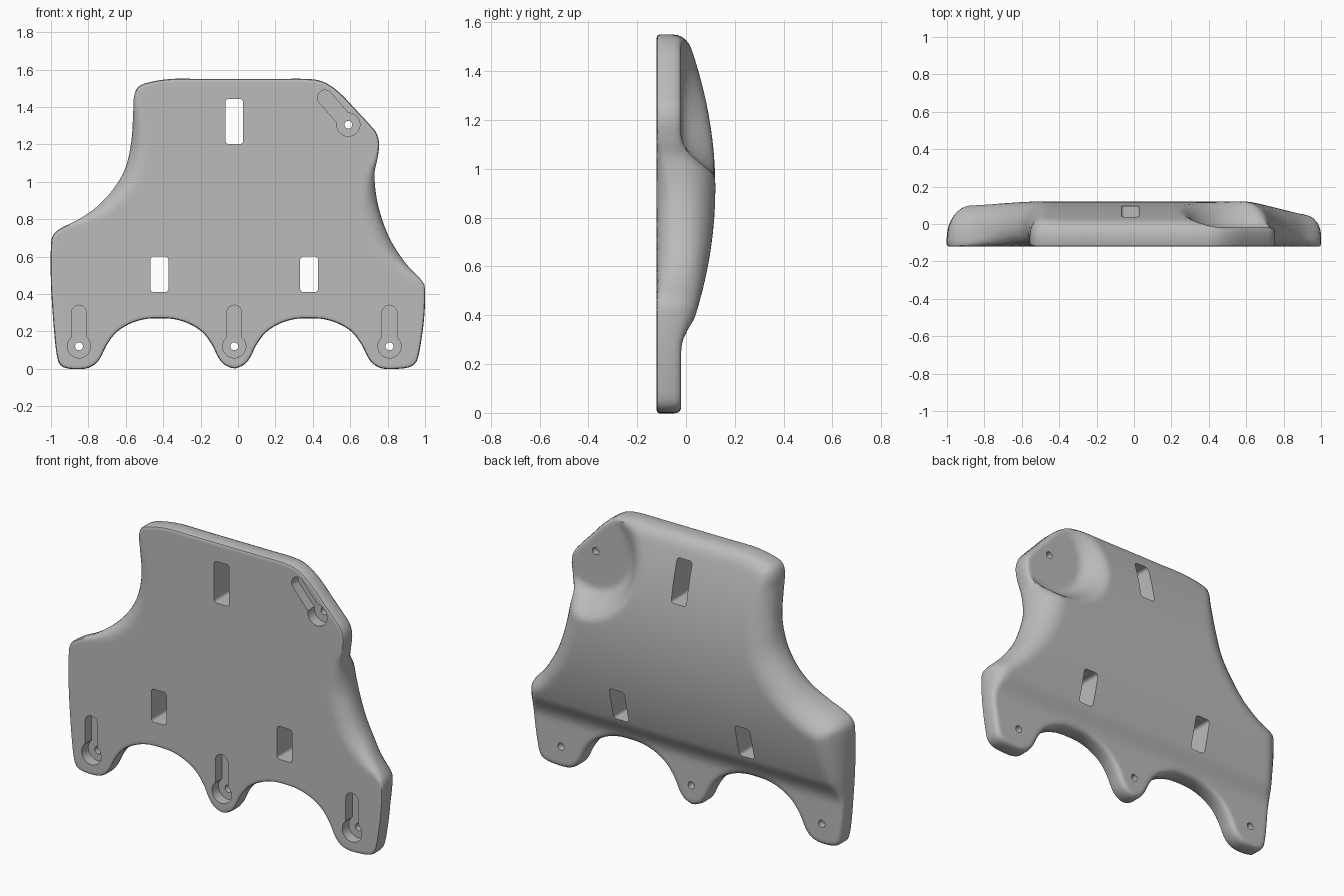
import bpy, bmesh, math
from mathutils import Vector
from mathutils.geometry import delaunay_2d_cdt, intersect_point_line

cube = bpy.data.objects.get("Cube")
if cube:
    bpy.data.objects.remove(cube, do_unlink=True)

FRONT, PAD, CREST = -0.12, -0.02, 0.12
AXIS = -0.02          # x of the middle foot
PAD_SPOT = Vector((0.6, 1.32))

grey = bpy.data.materials.new("plain_grey")
grey.use_nodes = True
grey.diffuse_color = (0.5, 0.5, 0.5, 1)
grey.node_tree.nodes["Principled BSDF"].inputs["Base Color"].default_value = (0.5, 0.5, 0.5, 1)


def smooth(a, b, v):
    t = min(max((v - a) / (b - a), 0), 1)
    return t * t * (3 - 2 * t)


# Outline, in hundredths: right side, one half of the scalloped foot edge, left side
right_side = [(0, 155), (20, 155), (36, 155), (44, 154), (50, 151), (56, 146), (63, 138.5),
              (70, 131), (74, 126), (75.5, 120), (74.5, 112), (73, 104), (74, 92), (77, 80),
              (82, 68), (90, 56), (98, 47.5), (100, 42), (99.5, 27), (97.5, 12), (95.5, 4),
              (92, 1), (86, 0)]
half_foot = [(78, 0), (73, 2), (69.5, 6), (66, 13), (61, 19.5), (54, 24)]
left_side = [(-90, 0), (-95, 2), (-97, 8), (-98.5, 22), (-100, 45), (-100, 66), (-98.5, 72),
             (-94, 75.5), (-85, 80), (-75, 87), (-66, 97), (-60, 108), (-57, 122), (-56, 138),
             (-55.5, 146), (-53, 151), (-46, 153.5), (-35, 155), (-20, 155)]
arch = half_foot + [(46, 26.5), (38, 27)]
arch += [(76 - x, z) for x, z in reversed(arch[:-1])]
feet = arch + [(-4 - x, z) for x, z in reversed(arch)]
control = [Vector(p) / 100 for p in right_side + feet + left_side]


def spline(points, step):
    """Closed smooth curve through the points, resampled evenly."""
    n, fine = len(points), []
    for i in range(n):
        a, b, c, d = (points[(i + k) % n] for k in (-1, 0, 1, 2))
        for k in range(20):
            t = k / 20
            fine.append(0.5 * (2 * b + (c - a) * t + (2 * a - 5 * b + 4 * c - d) * t * t
                               + (3 * b - a - 3 * c + d) * t ** 3))
    out = [fine[0]]
    for p in fine:
        if (p - out[-1]).length >= step and (p - fine[0]).length > step * 0.6:
            out.append(p)
    return out


outline = spline(control, 0.018)
edges = list(zip(outline, outline[1:] + outline[:1]))


def distance(p):
    best = 9
    for a, b in edges:
        ab = b - a
        t = min(max((p - a).dot(ab) / ab.length_squared, 0), 1)
        best = min(best, (p - a - ab * t).length_squared)
    return math.sqrt(best)


def inside(p):
    odd = False
    for a, b in edges:
        if (a.y > p.y) != (b.y > p.y) and p.x < a.x + (p.y - a.y) * (b.x - a.x) / (b.y - a.y):
            odd = not odd
    return odd


def fall(d, width):
    """Quarter round: one at the rim, zero from the given width inwards."""
    u = 1 - min(d / width, 1)
    return 1 - math.sqrt(max(1 - u * u, 0))


def surfaces(p, d):
    """Front and back depth of the shell at a point."""
    # larger front rounding along the two hand hollows
    hollow = max(1 - smooth(0.1, 0.45, (p - Vector((-0.64, 1.08))).length),
                 1 - smooth(0.1, 0.42, (p - Vector((0.78, 0.76))).length))
    lip = 0.012 + 0.075 * hollow
    front = FRONT + lip * fall(d, lip * 1.1)
    # arched back, sinking to flat pads at the feet and the upper corner
    back = CREST - 0.3 * (p.y - 0.92) ** 2
    back = PAD + (back - PAD) * smooth(0.24, 0.4, p.y)
    back = PAD + (back - PAD) * smooth(0.22, 0.36, (p - PAD_SPOT).length)
    width = 0.022 + max(back - PAD, 0) * 0.9
    drop = min(width * 1.4, back - FRONT - lip - 0.015)
    return front, back - drop * fall(d, width)


# Shell: rim rings plus an inner grid, triangulated and raised on both sides
points = [(p, 0.0) for p in outline]
count = len(outline)
for ring in (0.004, 0.011, 0.022, 0.038):
    for i, p in enumerate(outline):
        t = (outline[(i + 1) % count] - outline[i - 1]).normalized()
        q = p + Vector((t.y, -t.x)) * ring
        d = distance(q)
        if d > ring * 0.93:
            points.append((q, d))
step = 0.022
for i in range(-46, 47):
    for j in range(72):
        q = Vector((i * step, j * step + (i % 2) * step / 2))
        if inside(q):
            d = distance(q)
            if d > 0.05:
                points.append((q, d))
flat, _, tris, *_ = delaunay_2d_cdt([p for p, d in points], [], [list(range(count))], 1, 1e-5)

bm = bmesh.new()
layers = ([], [])
for p in flat:
    for layer, y in zip(layers, surfaces(p, distance(p))):
        layer.append(bm.verts.new((p.x, y, p.y)))
uses = {}
for tri in tris:
    bm.faces.new([layers[0][i] for i in tri])
    bm.faces.new([layers[1][i] for i in reversed(tri)])
    for a, b in zip(tri, tri[1:] + tri[:1]):
        uses.setdefault(frozenset((a, b)), []).append((a, b))
for pair in uses.values():
    if len(pair) == 1:
        a, b = pair[0]
        bm.faces.new((layers[0][b], layers[0][a], layers[1][a], layers[1][b]))
bmesh.ops.delete(bm, geom=[v for v in bm.verts if not v.link_faces], context="VERTS")
bmesh.ops.recalc_face_normals(bm, faces=bm.faces)


def to_object(name, mesh):
    data = bpy.data.meshes.new(name)
    mesh.to_mesh(data)
    mesh.free()
    data.materials.append(grey)
    obj = bpy.data.objects.new(name, data)
    bpy.context.collection.objects.link(obj)
    return obj


shell = to_object("back_shell", bm)


# Cutters: each is a closed profile pushed through a depth range
def add_prism(mesh, profile, y0, y1):
    face = mesh.faces.new([mesh.verts.new((p.x, y0, p.y)) for p in profile])
    side = bmesh.ops.extrude_face_region(mesh, geom=[face])["geom"]
    for v in side:
        if isinstance(v, bmesh.types.BMVert):
            v.co.y = y1


def arc(centre, radius, start, end, n):
    return [centre + radius * Vector((math.cos(a), math.sin(a)))
            for a in (start + (end - start) * k / n for k in range(n + 1))]


def slot(x, z, w, h, r=0.018):
    corners = [(1, 1), (-1, 1), (-1, -1), (1, -1)]
    out = []
    for k, (sx, sz) in enumerate(corners):
        c = Vector((x + sx * (w / 2 - r), z + sz * (h / 2 - r)))
        out += arc(c, r, k * math.pi / 2, (k + 1) * math.pi / 2, 5)
    return out


def keyhole(centre, end, big=0.062, small=0.04):
    aim = end - centre
    angle = math.atan2(aim.y, aim.x)
    gap = math.asin(small / big)
    return (arc(centre, big, angle + gap, angle + math.tau - gap, 28)
            + arc(end, small, angle - math.pi / 2, angle + math.pi / 2, 12))


through, recess = bmesh.new(), bmesh.new()
for x, z, h in ((-0.42, 0.505, 0.19), (0.38, 0.505, 0.19), (AXIS, 1.322, 0.24)):
    add_prism(through, slot(x, z, 0.096, h), -0.3, 0.3)
mounts = [(Vector((AXIS + x, 0.12)), Vector((AXIS + x, 0.3))) for x in (-0.83, 0, 0.83)]
mounts.append((Vector((0.59, 1.305)), Vector((0.465, 1.45))))
for centre, end in mounts:
    add_prism(through, arc(centre, 0.021, 0, math.tau * 19 / 20, 19), -0.3, 0.3)
    add_prism(recess, keyhole(centre, end), -0.3, FRONT + 0.06)

bpy.context.view_layer.objects.active = shell
shell.select_set(True)
for name, mesh in (("keyhole_cutter", recess), ("slot_cutter", through)):
    bmesh.ops.recalc_face_normals(mesh, faces=mesh.faces)
    cutter = to_object(name, mesh)
    cutter.hide_render = True
    mod = shell.modifiers.new(name, "BOOLEAN")
    mod.operation, mod.solver, mod.object = "DIFFERENCE", "EXACT", cutter
    bpy.ops.object.modifier_apply(modifier=mod.name)
    bpy.data.objects.remove(cutter, do_unlink=True)

bpy.ops.object.shade_smooth_by_angle(angle=math.radians(35))
